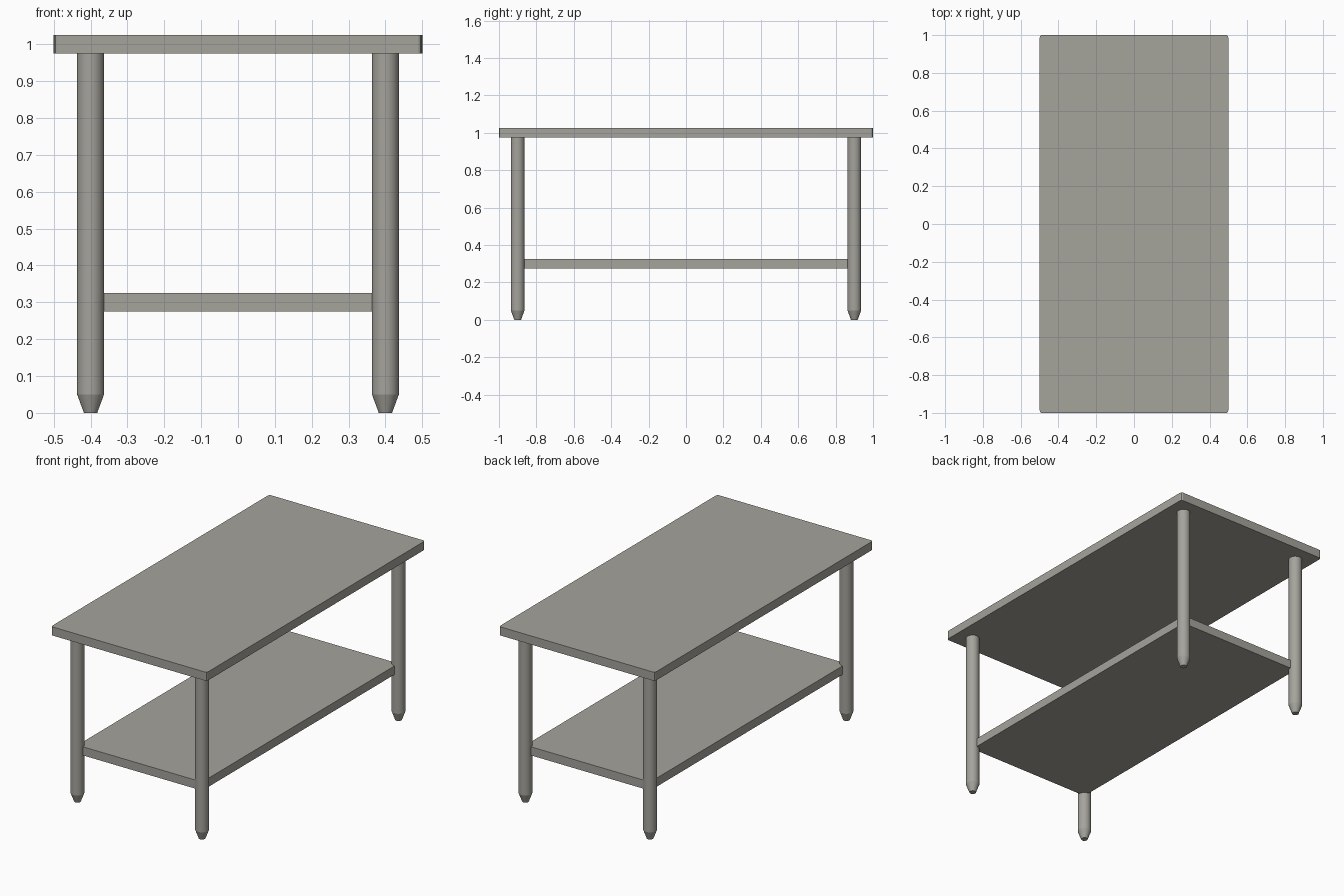
import bpy, bmesh, math

if "Cube" in bpy.data.objects:
    bpy.data.objects.remove(bpy.data.objects["Cube"])

steel = bpy.data.materials.new("warm grey metal")
steel.diffuse_color = (0.376, 0.366, 0.33, 1)
steel.use_nodes = True
steel.node_tree.nodes["Principled BSDF"].inputs["Base Color"].default_value = steel.diffuse_color


def finish(name, bm, smooth=False):
    bmesh.ops.recalc_face_normals(bm, faces=bm.faces)
    me = bpy.data.meshes.new(name)
    bm.to_mesh(me)
    bm.free()
    me.materials.append(steel)
    ob = bpy.data.objects.new(name, me)
    bpy.context.collection.objects.link(ob)
    if smooth:
        bpy.context.view_layer.objects.active = ob
        bpy.ops.object.select_all(action='DESELECT')
        ob.select_set(True)
        bpy.ops.object.shade_smooth_by_angle(angle=math.radians(15))


def slab(name, size, z, corner=0.0):
    bm = bmesh.new()
    bmesh.ops.create_cube(bm, size=1)
    if corner:  # round the upright corners before stretching
        upright = [e for e in bm.edges
                   if abs(e.verts[0].co.z - e.verts[1].co.z) > 0.5]
        bmesh.ops.bevel(bm, geom=upright, offset=corner, segments=3,
                        profile=0.5, affect='EDGES')
    bmesh.ops.scale(bm, vec=size, verts=bm.verts)
    bmesh.ops.translate(bm, vec=(0, 0, z), verts=bm.verts)
    finish(name, bm, smooth=bool(corner))


def leg(name, x, y, sides=32):
    # turned profile: narrow foot, straight shaft
    profile = [(0.018, 0.0), (0.0365, 0.05), (0.0365, 0.98)]
    bm = bmesh.new()
    rings = [[bm.verts.new((x + r * math.cos(2 * math.pi * i / sides),
                            y + r * math.sin(2 * math.pi * i / sides), z))
              for i in range(sides)] for r, z in profile]
    for a, b in zip(rings, rings[1:]):
        for i in range(sides):
            j = (i + 1) % sides
            bm.faces.new((a[i], a[j], b[j], b[i]))
    bm.faces.new(rings[0][::-1])
    bm.faces.new(rings[-1])
    finish(name, bm, smooth=True)


# table top and lower shelf
slab("table_top", (1.0, 2.0, 0.05), 1.0, corner=0.01)
slab("lower_shelf", (0.8, 1.8, 0.05), 0.3)

# four legs
for sx, side in ((-1, "left"), (1, "right")):
    for sy, end in ((-1, "front"), (1, "back")):
        leg(f"{end}_{side}_leg", 0.4 * sx, 0.9 * sy)
